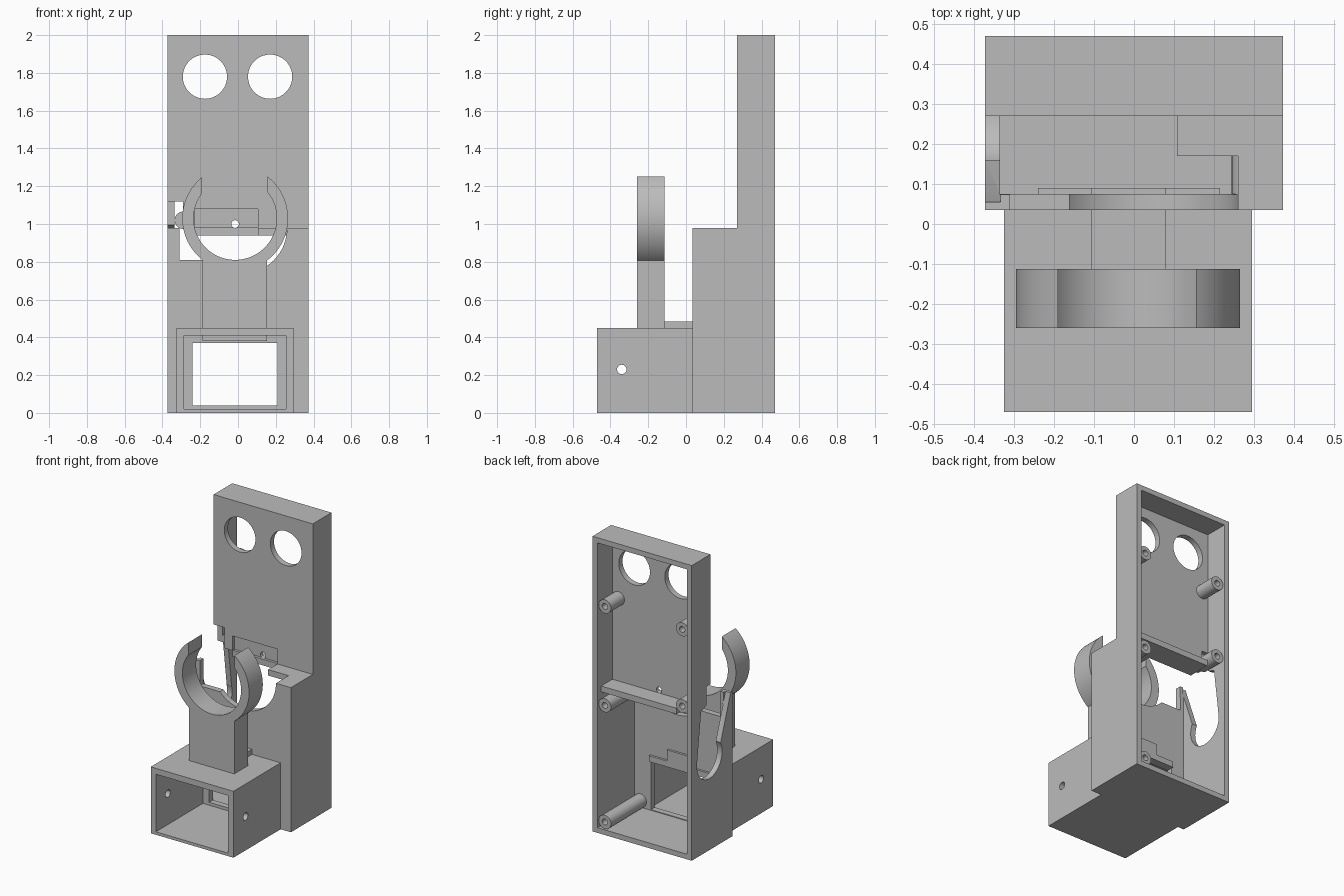
import bpy, bmesh, math
from mathutils import Vector

if "Cube" in bpy.data.objects:
    bpy.data.objects.remove(bpy.data.objects["Cube"])

grey = bpy.data.materials.new("plain_grey")
grey.diffuse_color = (0.5, 0.5, 0.5, 1)
grey.use_nodes = True
grey.node_tree.nodes["Principled BSDF"].inputs["Base Color"].default_value = grey.diffuse_color


def prism(name, pts, a, b, axis):
    """Extrude a 2D outline from a to b along axis x (y,z points) or y (x,z points)."""
    put = (lambda p, t: (t, p[0], p[1])) if axis == 'x' else (lambda p, t: (p[0], t, p[1]))
    bm = bmesh.new()
    face = bm.faces.new([bm.verts.new(put(p, a)) for p in pts])
    ext = bmesh.ops.extrude_face_region(bm, geom=[face])
    move = Vector((b - a, 0, 0)) if axis == 'x' else Vector((0, b - a, 0))
    bmesh.ops.translate(bm, vec=move, verts=[v for v in ext['geom'] if isinstance(v, bmesh.types.BMVert)])
    bmesh.ops.recalc_face_normals(bm, faces=bm.faces)
    mesh = bpy.data.meshes.new(name)
    bm.to_mesh(mesh)
    bm.free()
    mesh.materials.append(grey)
    ob = bpy.data.objects.new(name, mesh)
    bpy.context.collection.objects.link(ob)
    return ob


def box(name, x, y, z):
    return prism(name, [(x[0], z[0]), (x[1], z[0]), (x[1], z[1]), (x[0], z[1])], y[0], y[1], 'y')


def rod(name, centre, r, a, b, axis='y', n=48):
    pts = [(centre[0] + r * math.cos(2 * math.pi * i / n),
            centre[1] + r * math.sin(2 * math.pi * i / n)) for i in range(n)]
    return prism(name, pts, a, b, axis)


def combine(ob, others, op='DIFFERENCE'):
    """Apply booleans one after another and drop the helpers."""
    for o in others:
        mod = ob.modifiers.new("bool", 'BOOLEAN')
        mod.operation, mod.solver, mod.object = op, 'EXACT', o
        bpy.context.view_layer.update()
        dg = bpy.context.evaluated_depsgraph_get()
        mesh = bpy.data.meshes.new_from_object(ob.evaluated_get(dg))
        ob.modifiers.clear()
        ob.data = mesh
        bpy.data.objects.remove(o)


def smooth(ob):
    bpy.ops.object.select_all(action='DESELECT')
    ob.select_set(True)
    bpy.context.view_layer.objects.active = ob
    bpy.ops.object.shade_smooth_by_angle(angle=math.radians(30))


# Housing: stepped shell, open at the back
housing = prism("housing", [(.035, 0), (.47, 0), (.47, 2), (.27, 2), (.27, .98), (.035, .98)], -.372, .372, 'x')
combine(housing, [
    prism("inside", [(.075, .035), (.5, .035), (.5, 1.965), (.31, 1.965), (.31, .94), (.075, .94)], -.335, .335, 'x'),
    # two round windows
    rod("window_l", (-.175, 1.78), .117, .2, .4, n=64),
    rod("window_r", (.17, 1.78), .117, .2, .4, n=64),
    # round scoop and side notch in the lower front wall
    rod("scoop", (.015, .98), .245, 0, .0751, n=64),
    box("scoop_notch", (-.31, -.15), (0, .0751), (.81, 1.0)),
    # stepped opening in the ledge
    box("ledge_cut_a", (-.335, .107), (.074, .272), (.9, 1.0)),
    box("ledge_cut_b", (.05, .26), (.074, .17), (.9, 1.0)),
    box("ledge_cut_c", (-.335, -.23), (.2, .32), (.9, .98)),
    # corner notch in the tall front panel
    box("panel_notch", (-.4, -.29), (.2, .311), (.98, 1.12)),
    # sunken plate with a small hole
    box("recess", (-.23, .107), (.2, .29), (.982, 1.08)),
    rod("recess_hole", (-.015, 1.0), .02, .2, .4),
    # keyhole in the left wall
    rod("key_bulb", (.28, .62), .135, -.4, -.334, 'x', 64),
    prism("key_neck", [(.165, .67), (.055, .975), (.055, 1.0), (.3, 1.0), (.37, .97), (.41, .66)], -.4, -.334, 'x'),
    # passage to the front box
    box("passage", (-.24, .21), (0, .1), (.04, .37)),
])
smooth(housing)

# Front box: hollow sleeve with side pin holes
front_box = box("front_box", (-.325, .295), (-.47, .036), (0, .45))
combine(front_box, [
    box("sleeve", (-.287, .255), (-.5, .034), (.02, .41)),
    box("sleeve_end", (-.24, .21), (0, .1), (.04, .37)),
    rod("pin_hole", (-.34, .23), .025, -.5, .5, 'x', 32),
])
smooth(front_box)

# Open ring clamp on its stem
clamp = rod("ring_clamp", (-.015, 1.03), .28, -.26, -.113, n=96)
combine(clamp, [box("stem", (-.187, .154), (-.26, -.113), (.449, .9))], 'UNION')
combine(clamp, [
    rod("bore", (-.015, 1.03), .22, -.4, 0, n=96),
    box("gap", (-.19, .155), (-.4, 0), (1.03, 1.5)),
])
smooth(clamp)

# Small plates: cable cover, stem foot, passage lip and tab, inner shelf
box("cable_cover", (-.108, .08), (-.113, .036), (.449, .485))
box("stem_foot", (-.187, .154), (-.26, -.113), (.38, .411))
box("passage_lip", (-.24, .215), (.074, .09), (.37, .41))
box("passage_tab", (-.108, .08), (.074, .09), (.37, .485))
box("inner_shelf", (-.23, .336), (.309, .43), (.94, .98))

# Screw posts behind the panel
for i, (x, z, y0) in enumerate([(.29, 1.54, .309), (-.29, 1.54, .309), (-.29, 1.02, .309),
                                (.29, .87, .074), (.29, .08, .074)]):
    post = rod("screw_post_%d" % (i + 1), (x, z), .046, y0, .455, n=32)
    combine(post, [rod("screw_hole", (x, z), .02, .36, .5, n=24)])
    smooth(post)
